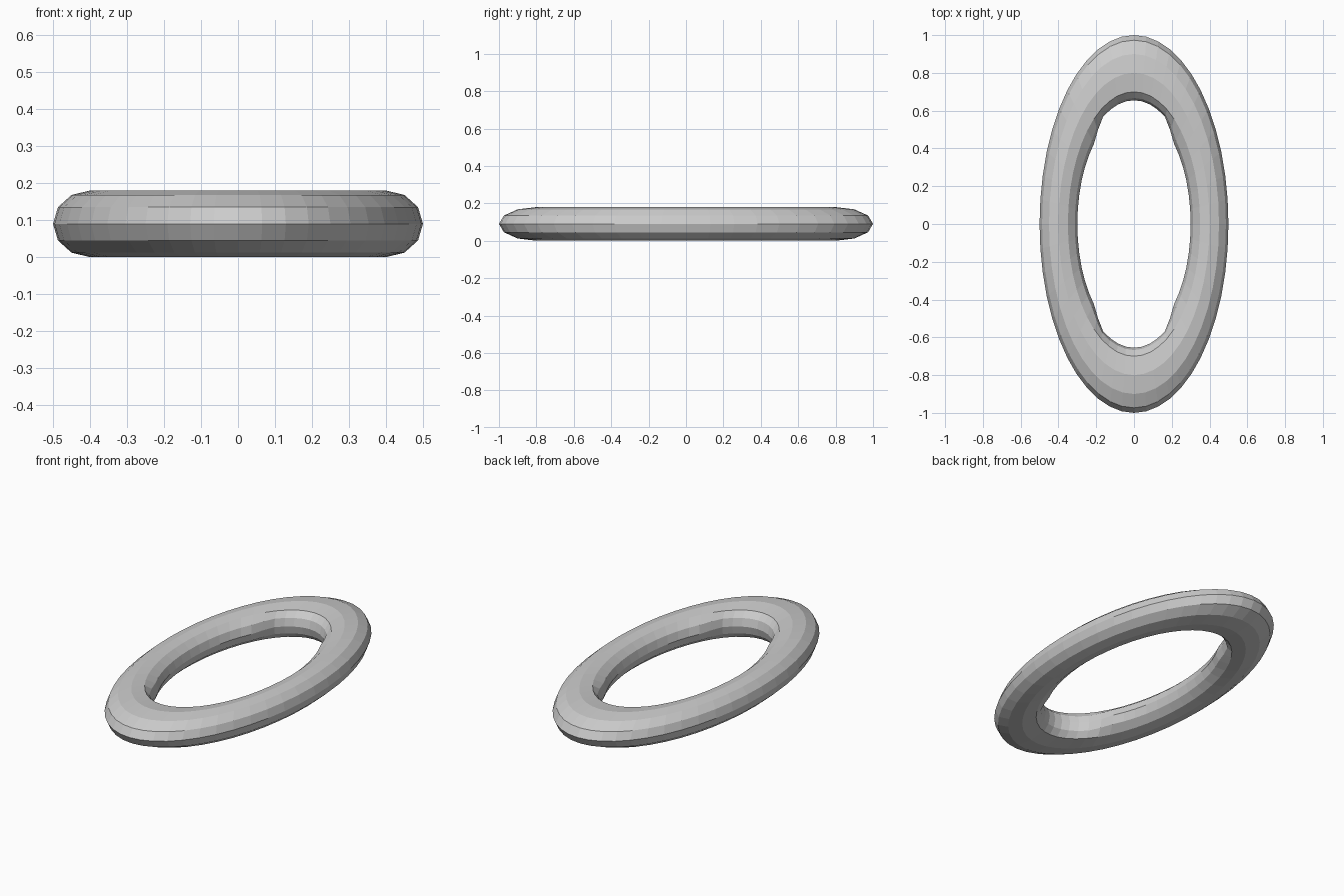
import bpy
from math import cos, sin, pi, atan2, hypot, radians

if "Cube" in bpy.data.objects:
    bpy.data.objects.remove(bpy.data.objects["Cube"])

SEGMENTS, SIDES = 48, 12
MAJOR, MINOR = 0.4, 0.1
HEIGHT = 0.18

# Round ring first, later stretched into an oval
bpy.ops.mesh.primitive_torus_add(major_segments=SEGMENTS, minor_segments=SIDES,
                                 major_radius=MAJOR, minor_radius=MINOR)
ring = bpy.context.object
ring.name = "oval_ring"


def end_weight(angle):
    """1 at the two long ends of the oval, fading to 0 along the sides."""
    return max(0.0, min(1.0, (radians(45) - angle) / radians(15)))


for v in ring.data.vertices:
    x, y, z = v.co
    r = hypot(x, y)
    w = end_weight(atan2(abs(x), abs(y)))
    # Cut back the inner wall at both ends
    inner = MAJOR - r
    limit = 0.05
    if inner > limit + 0.001:
        trimmed = limit + (inner - limit) * 0.45
        scale = (MAJOR - (inner + (trimmed - inner) * w)) / r
        x, y = x * scale, y * scale
    # Stretch to the oval and rest it on the ground
    v.co = (x, y * 2, z / MINOR * HEIGHT / 2 + HEIGHT / 2)

for p in ring.data.polygons:
    p.use_smooth = False
ring.data.update()
